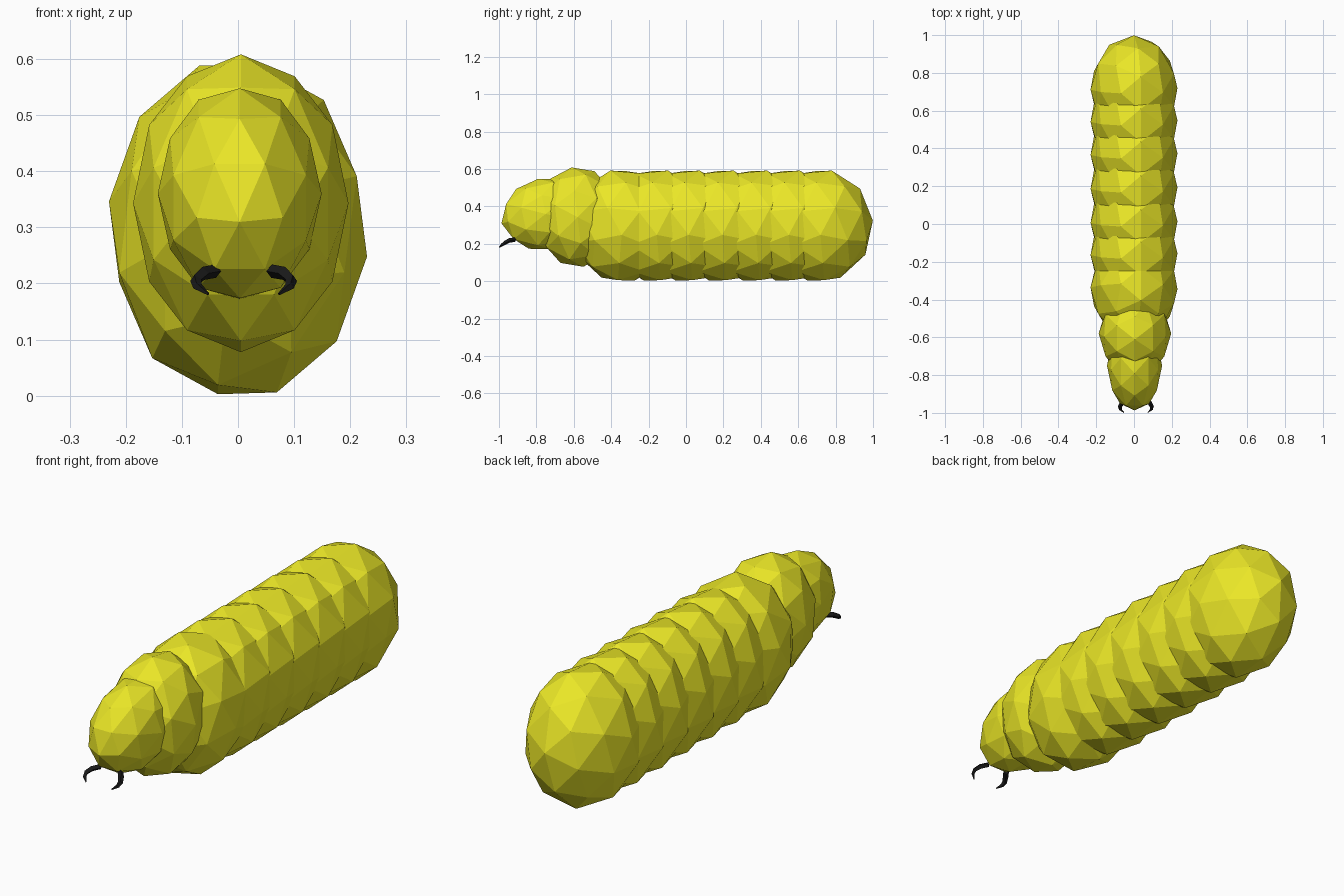
import bpy, bmesh
from math import radians
from mathutils import Matrix, Vector

if "Cube" in bpy.data.objects:
    bpy.data.objects.remove(bpy.data.objects["Cube"])


def material(name, color):
    m = bpy.data.materials.new(name)
    m.diffuse_color = color
    m.use_nodes = True
    m.node_tree.nodes["Principled BSDF"].inputs["Base Color"].default_value = m.diffuse_color
    return m


SKIN = material("skin", (0.83, 0.8, 0.02, 1))
DARK = material("dark", (0.01, 0.01, 0.01, 1))


def two_fold_frame():
    # Lines the ball's symmetry axes up with the world axes
    bm = bmesh.new()
    bmesh.ops.create_icosphere(bm, subdivisions=1, radius=1)
    bm.edges.ensure_lookup_table()
    a, b = (v.co.copy() for v in bm.edges[0].verts)
    bm.free()
    z = (a + b).normalized()
    y = (b - a).normalized()
    return Matrix((y.cross(z), y, z)).to_4x4()


FRAME = two_fold_frame()


def blob(name, center, radii, roll=0, pitch=0, lean=0, flip=False):
    # roll and pitch turn the facets, lean turns the finished ellipsoid
    bm = bmesh.new()
    bmesh.ops.create_icosphere(bm, subdivisions=2, radius=1)
    size = Vector(radii)
    if flip:
        size.y = -size.y
    bm.transform(Matrix.Translation(center)
                 @ Matrix.Rotation(radians(lean), 4, 'X')
                 @ Matrix.Diagonal(size).to_4x4()
                 @ Matrix.Rotation(radians(pitch), 4, 'X')
                 @ Matrix.Rotation(radians(roll), 4, 'Y')
                 @ FRAME)
    bmesh.ops.recalc_face_normals(bm, faces=bm.faces[:])
    mesh = bpy.data.meshes.new(name)
    bm.to_mesh(mesh)
    bm.free()
    mesh.materials.append(SKIN)
    ob = bpy.data.objects.new(name, mesh)
    bpy.context.collection.objects.link(ob)
    return ob


# Overlapping body rings, the first one mirrored front to back
for i, y in enumerate((-0.34, -0.16, 0.01, 0.19, 0.37, 0.545, 0.715)):
    blob(f"body_ring_{i + 1}", (0, y, 0.297), (0.233, 0.285, 0.306),
         roll=41, pitch=5, flip=(i == 0))

# Neck ring and head
blob("neck_ring", (0.005, -0.58, 0.343), (0.192, 0.225, 0.268), pitch=8)
blob("head", (0.003, -0.75, 0.36), (0.146, 0.242, 0.192), lean=12)

# Curved mouth hooks
for side, s in (("left", -1), ("right", 1)):
    cu = bpy.data.curves.new(f"hook_{side}", 'CURVE')
    cu.dimensions = '3D'
    cu.bevel_depth = 0.012
    cu.bevel_resolution = 0
    cu.use_fill_caps = True
    path = ((0.05, -0.915, 0.222, 1), (0.072, -0.945, 0.218, 1),
            (0.085, -0.967, 0.206, 0.9), (0.082, -0.982, 0.195, 0.7),
            (0.063, -0.998, 0.181, 0.2))
    sp = cu.splines.new('POLY')
    sp.points.add(len(path) - 1)
    for p, (x, y, z, r) in zip(sp.points, path):
        p.co = (0.01 + s * x, y, z, 1)
        p.radius = r
    sp.use_smooth = False
    cu.materials.append(DARK)
    bpy.context.collection.objects.link(bpy.data.objects.new(f"hook_{side}", cu))
